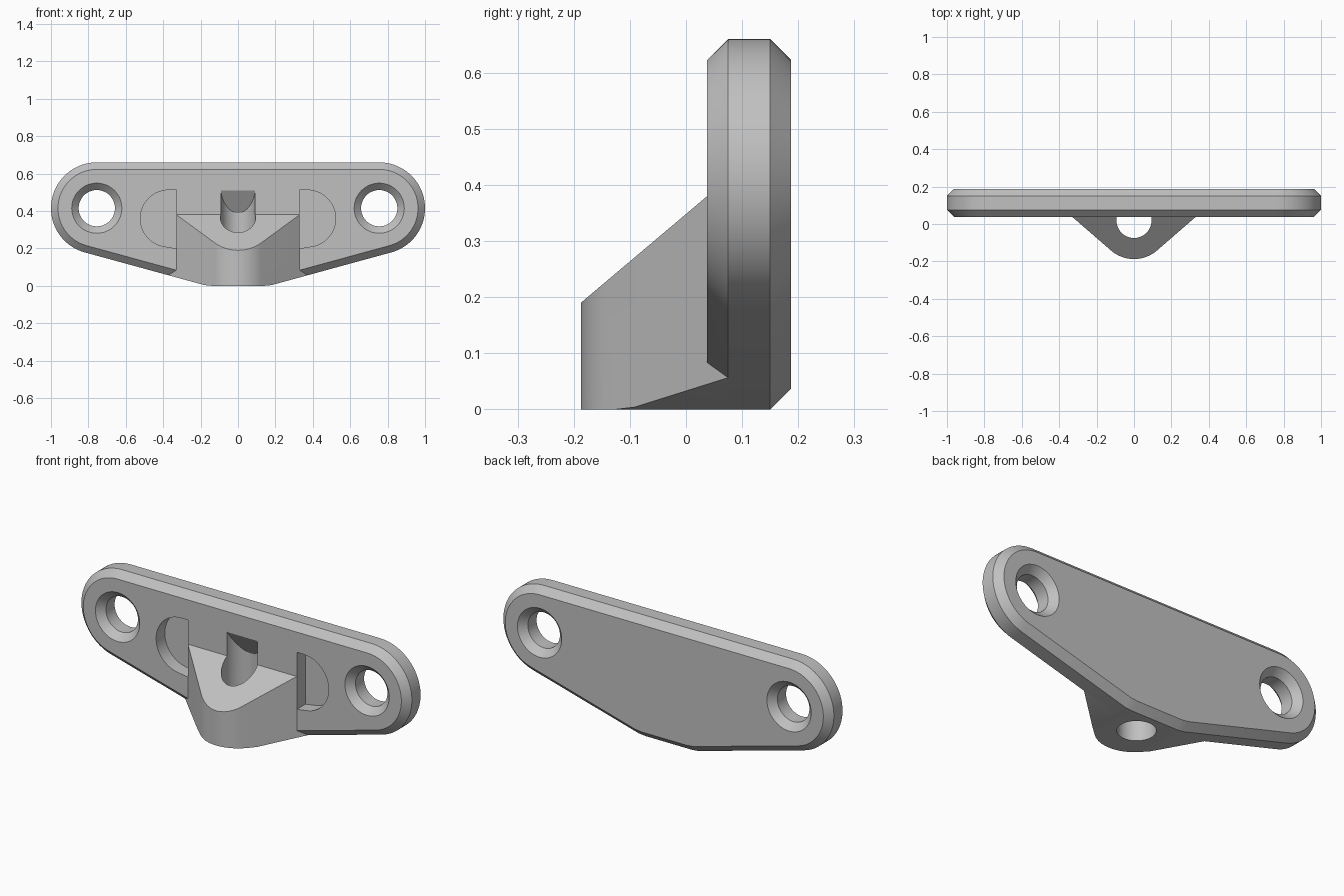
import bpy, bmesh
from math import cos, sin, radians, pi
from mathutils import Vector

cube = bpy.data.objects.get("Cube")
if cube:
    bpy.data.objects.remove(cube, do_unlink=True)

FRONT, BACK, CHAMFER = 0.0375, 0.1875, 0.0375
END_X, END_Z, END_R = 0.755, 0.415, 0.245

grey = bpy.data.materials.new("plain_grey")
grey.use_nodes = True
COLOUR = (0.53, 0.53, 0.53, 1)
grey.diffuse_color = COLOUR
grey.node_tree.nodes["Principled BSDF"].inputs["Base Color"].default_value = COLOUR


def arc(cx, cy, r, start, end, steps):
    """Points along an arc, angles in degrees."""
    angles = [radians(start + (end - start) * i / steps) for i in range(steps + 1)]
    return [(cx + r * cos(a), cy + r * sin(a)) for a in angles]


def loft(name, loops, clip=None):
    """Closed solid through matching loops, optionally cut off by a plane."""
    bm = bmesh.new()
    rings = [[bm.verts.new(p) for p in loop] for loop in loops]
    n = len(rings[0])
    for a, b in zip(rings, rings[1:]):
        for i in range(n):
            j = (i + 1) % n
            bm.faces.new((a[i], a[j], b[j], b[i]))
    bm.faces.new(rings[0])
    bm.faces.new(rings[-1])
    if clip:
        cut = bmesh.ops.bisect_plane(bm, geom=bm.verts[:] + bm.edges[:] + bm.faces[:],
                                     plane_co=clip[0], plane_no=clip[1], clear_outer=True)
        edges = [e for e in cut["geom_cut"] if isinstance(e, bmesh.types.BMEdge)]
        bmesh.ops.contextual_create(bm, geom=edges)
    bmesh.ops.recalc_face_normals(bm, faces=bm.faces)
    mesh = bpy.data.meshes.new(name)
    bm.to_mesh(mesh)
    bm.free()
    mesh.materials.append(grey)
    obj = bpy.data.objects.new(name, mesh)
    bpy.context.collection.objects.link(obj)
    return obj


def along_y(points, y):
    return [(x, y, z) for x, z in points]


def along_z(points, z):
    return [(x, y, z) for x, y in points]


def combine(target, tool, operation):
    """Apply a boolean and discard the tool."""
    mod = target.modifiers.new("combine", "BOOLEAN")
    mod.operation, mod.solver, mod.object = operation, "EXACT", tool
    bpy.context.view_layer.objects.active = target
    bpy.ops.object.modifier_apply(modifier=mod.name)
    bpy.data.objects.remove(tool, do_unlink=True)


def outline(inset):
    """Plate outline: round ends tapering to a short flat bottom."""
    half = [(0.14 - 0.13 * inset, inset), (0.18 - 0.13 * inset, 0.004 + inset)]
    half += arc(END_X, END_Z, END_R - inset, -74.7, 90, 36)
    return half + [(-x, z) for x, z in reversed(half)]


# Back plate with chamfered rims
plate = loft("mounting_bracket", [
    along_y(outline(CHAMFER), FRONT),
    along_y(outline(0), FRONT + CHAMFER),
    along_y(outline(0), BACK - CHAMFER),
    along_y(outline(CHAMFER), BACK)])

# Rounded lug with sloping top, trimmed underneath to the plate outline
nose = [(0.427, 0.122)] + arc(0, 0, 0.1875, -49.1, -130.9, 24) + [(-0.427, 0.122)]
lug = loft("lug", [along_z(nose, -0.1), along_z(nose, 0.6)],
           clip=(Vector((0, FRONT, 0.38)), Vector((0, -0.19, 0.225))))
trim = loft("lug_trim", [along_y(outline(0), -0.4), along_y(outline(0), 0.4)])
combine(lug, trim, "INTERSECT")
combine(plate, lug, "UNION")

for side in (1, -1):
    # Rounded pockets beside the lug
    pocket = [(0.33, 0.2)] + arc(0.37, 0.36, 0.152, -78, 90, 24) + [(0.33, 0.512)]
    pocket = [(side * x, z) for x, z in pocket]
    combine(plate, loft("pocket_cutter", [along_y(pocket, 0.0), along_y(pocket, 0.1125)]),
            "DIFFERENCE")
    # Screw holes, countersunk on both faces
    steps = [(FRONT - 0.01, 0.144), (FRONT + CHAMFER, 0.097),
             (BACK - CHAMFER, 0.097), (BACK + 0.01, 0.144)]
    rings = [along_y(arc(side * END_X, END_Z, r, 0, 352.5, 47), y) for y, r in steps]
    combine(plate, loft("screw_cutter", rings), "DIFFERENCE")

# Upright pin hole with a sloping roof inside the plate
pin = arc(0, 0.019, 0.094, 0, 352.5, 47)
pin_hole = loft("pin_cutter", [along_z(pin, -0.1), along_z(pin, 0.9)],
                clip=(Vector((0, FRONT, 0.51)), Vector((0, 1.6, 1))))
combine(plate, pin_hole, "DIFFERENCE")

# Smooth curves, crisp edges
bpy.ops.object.select_all(action="DESELECT")
plate.select_set(True)
bpy.context.view_layer.objects.active = plate
bpy.ops.object.shade_smooth_by_angle(angle=radians(13))
